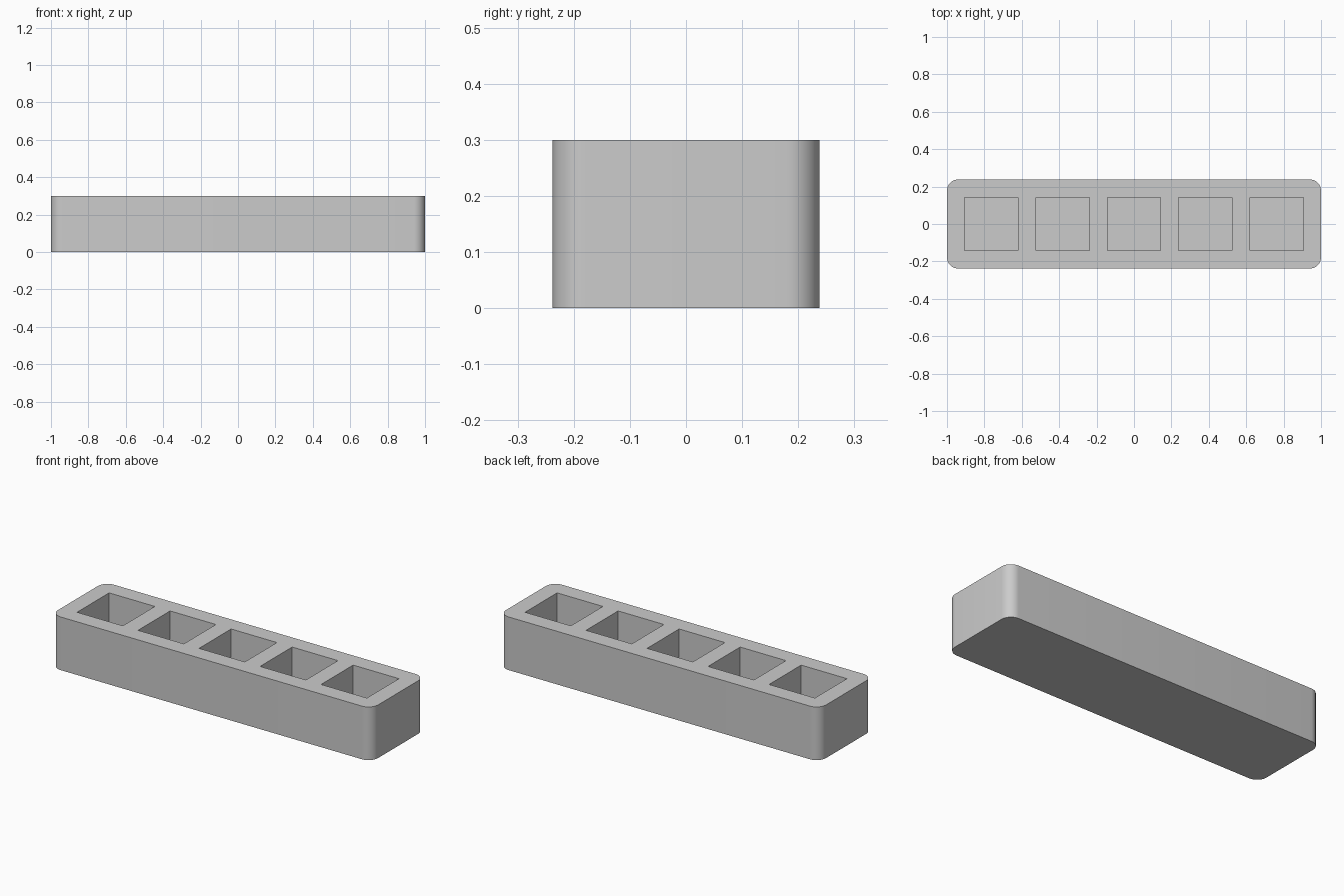
import bpy
import bmesh
import math
from mathutils import Matrix, Vector

default = bpy.data.objects.get("Cube")
if default:
    bpy.data.objects.remove(default, do_unlink=True)

LENGTH, WIDTH, HEIGHT = 2.0, 0.476, 0.30
CORNER_RADIUS = 0.06
POCKETS = 5
WALL = 0.095
POCKET = (LENGTH - WALL * (POCKETS + 1)) / POCKETS
FLOOR = WALL


def add_box(bm, size, center):
    matrix = Matrix.Translation(center) @ Matrix.Diagonal(Vector((*size, 1)))
    bmesh.ops.create_cube(bm, size=1, matrix=matrix)


def make_object(name, bm):
    mesh = bpy.data.meshes.new(name)
    bm.to_mesh(mesh)
    bm.free()
    obj = bpy.data.objects.new(name, mesh)
    bpy.context.collection.objects.link(obj)
    return obj


# Plain grey material
grey = bpy.data.materials.new("light_grey")
grey.use_nodes = True
color = (0.6, 0.6, 0.6, 1)
grey.diffuse_color = color
grey.node_tree.nodes["Principled BSDF"].inputs["Base Color"].default_value = color

# Long block with rounded upright corners
bm = bmesh.new()
add_box(bm, (LENGTH, WIDTH, HEIGHT), (0, 0, HEIGHT / 2))
upright = [e for e in bm.edges
           if abs(e.verts[0].co.z - e.verts[1].co.z) > HEIGHT / 2]
bmesh.ops.bevel(bm, geom=upright, offset=CORNER_RADIUS, segments=10,
                profile=0.5, affect='EDGES')
block = make_object("tray_block", bm)
block.data.materials.append(grey)

# Row of square pockets, open at the top
bm = bmesh.new()
for i in range(POCKETS):
    x = (i - (POCKETS - 1) / 2) * (POCKET + WALL)
    add_box(bm, (POCKET, POCKET, HEIGHT), (x, 0, FLOOR + HEIGHT / 2))
cutter = make_object("pocket_cutter", bm)
cutter.data.materials.append(grey)
cutter.hide_render = True

cut = block.modifiers.new("pockets", 'BOOLEAN')
cut.operation = 'DIFFERENCE'
cut.solver = 'EXACT'
cut.object = cutter

bpy.ops.object.select_all(action='DESELECT')
block.select_set(True)
bpy.context.view_layer.objects.active = block
bpy.ops.object.modifier_apply(modifier=cut.name)
bpy.data.objects.remove(cutter, do_unlink=True)

# Smooth rounded corners, crisp rims
bpy.ops.object.shade_smooth_by_angle(angle=math.radians(30))
